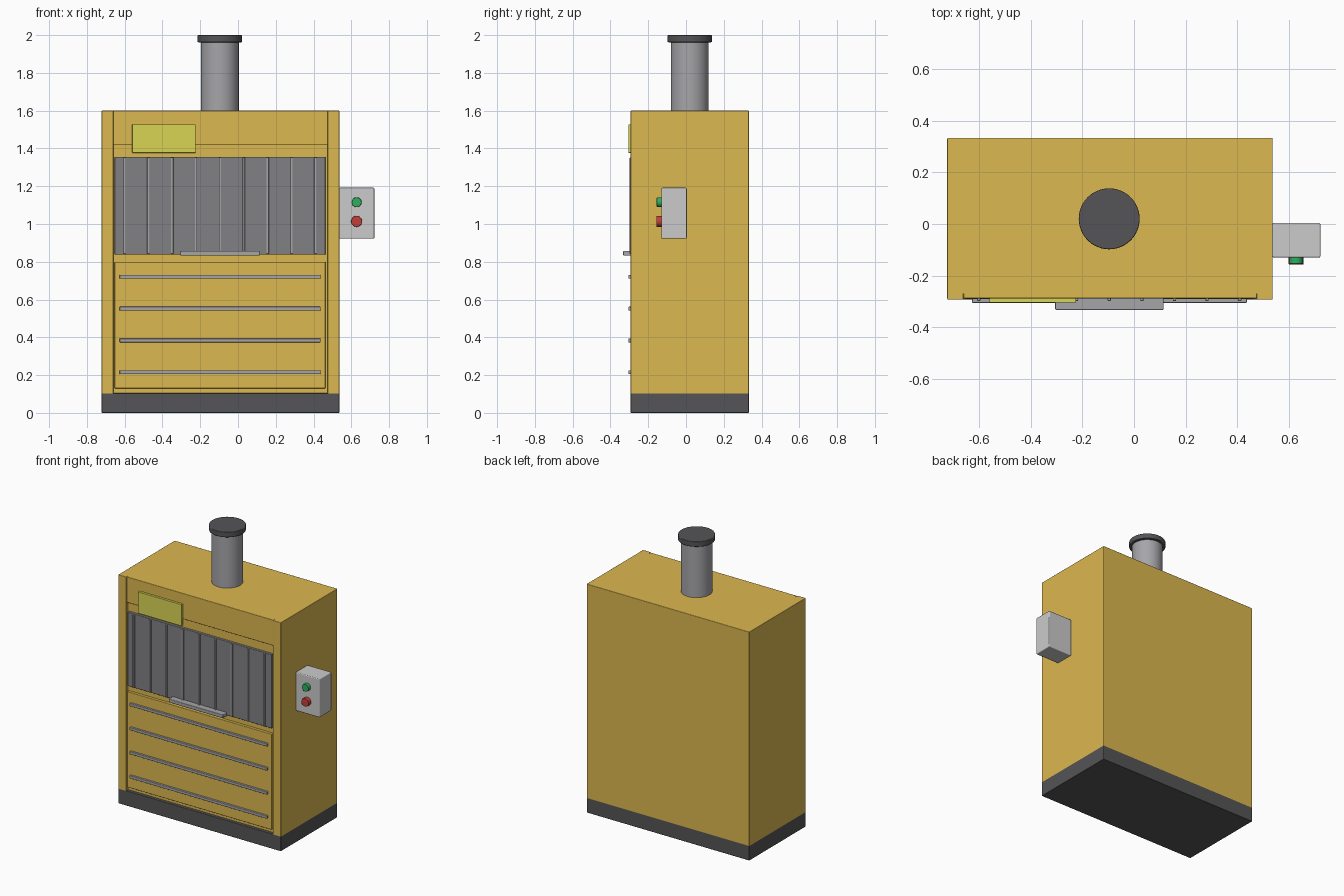
import bpy
from math import pi

if "Cube" in bpy.data.objects:
    bpy.data.objects.remove(bpy.data.objects["Cube"])


def mat(name, rgb):
    m = bpy.data.materials.new(name)
    m.diffuse_color = (*rgb, 1)
    m.use_nodes = True
    m.node_tree.nodes["Principled BSDF"].inputs["Base Color"].default_value = m.diffuse_color
    return m


YELLOW = mat("yellow_paint", (0.72, 0.48, 0.08))
DARK = mat("dark_steel", (0.09, 0.09, 0.095))
STEEL = mat("mid_steel", (0.22, 0.22, 0.235))
PALE = mat("pale_steel", (0.38, 0.38, 0.40))
LIGHT = mat("light_grey", (0.62, 0.62, 0.63))
LABEL = mat("label_yellow", (0.70, 0.66, 0.09))
GREEN = mat("green", (0.03, 0.42, 0.12))
RED = mat("red", (0.55, 0.05, 0.04))


def finish(o, name, material, bevel):
    o.name = name
    o.data.materials.append(material)
    bpy.ops.object.shade_smooth_by_angle(angle=pi / 6)
    if bevel:
        b = o.modifiers.new("bevel", "BEVEL")
        b.width, b.segments, b.limit_method = bevel, 2, "ANGLE"
        b.harden_normals = True
    return o


def box(name, x, y, z, material, bevel=0.004):
    """Box from (min, max) ranges on each axis."""
    bpy.ops.mesh.primitive_cube_add(size=1, location=[sum(r) / 2 for r in (x, y, z)])
    o = bpy.context.object
    o.scale = [r[1] - r[0] for r in (x, y, z)]
    bpy.ops.object.transform_apply(location=False, rotation=False, scale=True)
    return finish(o, name, material, bevel)


def cyl(name, loc, r, depth, material, bevel=0.003, rot=(0, 0, 0), sides=48):
    bpy.ops.mesh.primitive_cylinder_add(vertices=sides, radius=r, depth=depth,
                                        location=loc, rotation=rot)
    return finish(bpy.context.object, name, material, bevel)


FRONT, BACK = -0.293, 0.333
LEFT, RIGHT = -0.723, 0.537

# Cabinet: plinth, body, corner posts and header
box("plinth", (LEFT, RIGHT), (FRONT, BACK), (0, 0.105), DARK)
box("cabinet_body", (LEFT + 0.003, RIGHT - 0.003), (-0.272, BACK), (0.1, 1.6), YELLOW)
box("left_post", (LEFT, -0.66), (FRONT, BACK), (0.1, 1.6), YELLOW)
box("right_post", (0.475, RIGHT), (FRONT, BACK), (0.1, 1.6), YELLOW)
box("header", (-0.66, 0.475), (-0.288, -0.2), (1.42, 1.6), YELLOW)

# Lower door with horizontal rails
box("lower_door", (-0.653, 0.463), (-0.291, -0.26), (0.13, 0.8), YELLOW)
for i in range(4):
    z = 0.215 + i * 0.1685
    box(f"door_rail_{i + 1}", (-0.627, 0.437), (-0.305, -0.285), (z - 0.01, z + 0.01), PALE, 0.003)

# Shutter with vertical ribs and pull handle
box("shutter", (-0.653, 0.463), (-0.289, -0.26), (0.838, 1.356), STEEL)
for i in range(9):
    x = -0.601 + i * 0.1263
    box(f"shutter_rib_{i + 1}", (x - 0.006, x + 0.006), (-0.298, -0.28), (0.842, 1.352), PALE, 0.002)
box("pull_handle", (-0.305, 0.115), (-0.333, -0.28), (0.832, 0.858), PALE, 0.005)

# Blank label plate on the header
box("label_plate", (-0.56, -0.225), (-0.304, -0.285), (1.377, 1.527), LABEL, 0.001)

# Exhaust pipe and cap
cyl("exhaust_pipe", (-0.096, 0.02, 1.78), 0.1, 0.38, PALE, 0)
cyl("exhaust_cap", (-0.096, 0.02, 1.981), 0.118, 0.038, DARK, 0.005)

# Side control box with two buttons
box("control_box", (0.535, 0.722), (-0.13, 0.004), (0.922, 1.192), LIGHT, 0.006)
cyl("green_button", (0.628, -0.14, 1.115), 0.026, 0.03, GREEN, 0.003, (pi / 2, 0, 0), 32)
cyl("red_button", (0.628, -0.142, 1.014), 0.029, 0.03, RED, 0.003, (pi / 2, 0, 0), 32)
